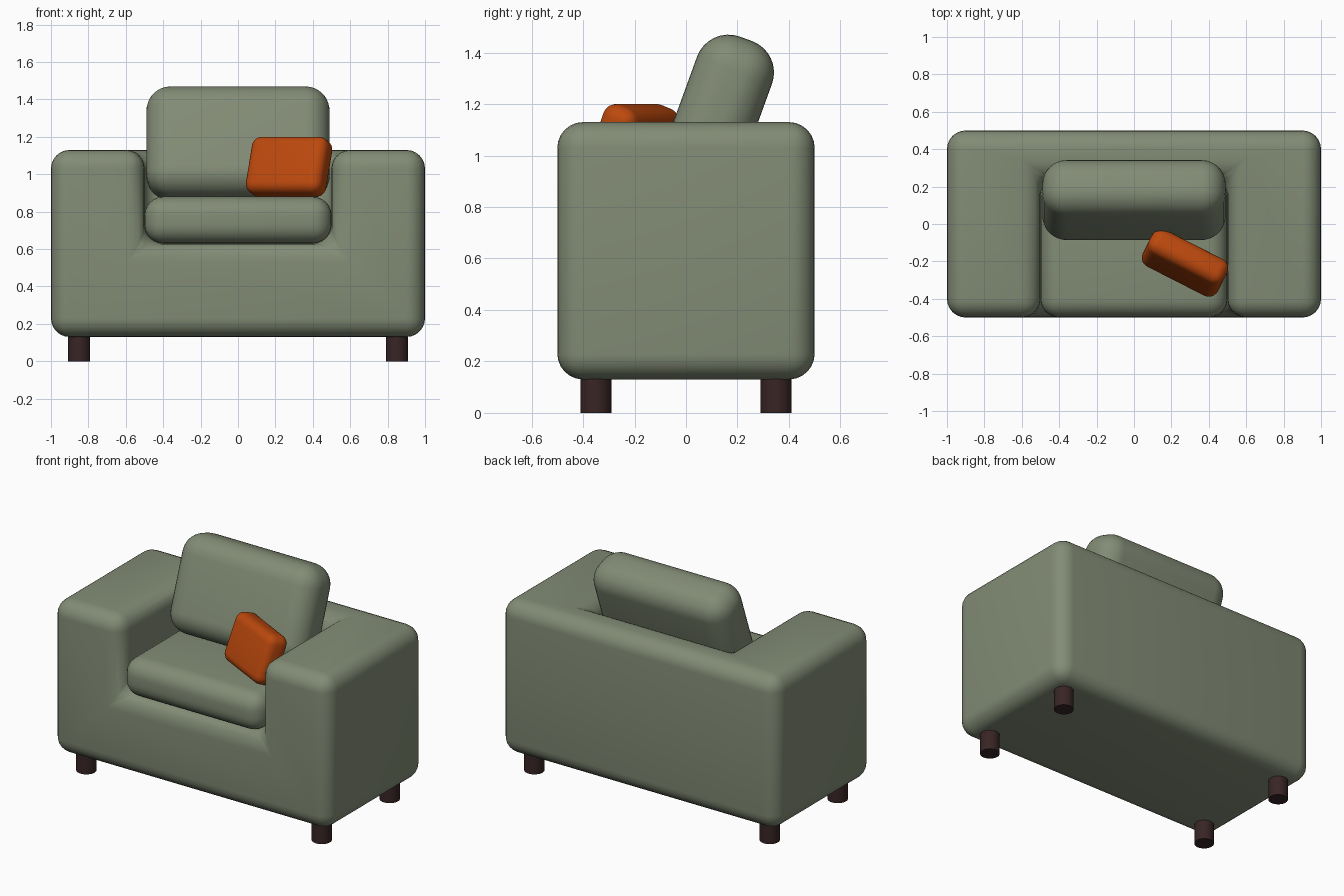
import bpy, math

if "Cube" in bpy.data.objects:
    bpy.data.objects.remove(bpy.data.objects["Cube"])


def material(name, rgb):
    m = bpy.data.materials.new(name)
    m.diffuse_color = (*rgb, 1)
    m.use_nodes = True
    m.node_tree.nodes["Principled BSDF"].inputs["Base Color"].default_value = m.diffuse_color
    return m


SAGE = material("sage_fabric", (0.225, 0.262, 0.180))
RUST = material("rust_fabric", (0.50, 0.065, 0.004))
WOOD = material("dark_wood", (0.040, 0.018, 0.018))


def box(name, size, loc, mat=None, rot=(0, 0, 0)):
    bpy.ops.mesh.primitive_cube_add(size=1, location=loc)
    ob = bpy.context.object
    ob.name = name
    ob.scale = size
    bpy.ops.object.transform_apply(location=False, rotation=False, scale=True)
    ob.rotation_euler = [math.radians(a) for a in rot]
    if mat:
        ob.data.materials.append(mat)
    return ob


def soften(ob, radius, segments=6):
    bev = ob.modifiers.new("round_edges", 'BEVEL')
    bev.width = radius
    bev.segments = segments
    bev.limit_method = 'ANGLE'
    bpy.ops.object.select_all(action='DESELECT')
    ob.select_set(True)
    bpy.context.view_layer.objects.active = ob
    bpy.ops.object.modifier_apply(modifier=bev.name)
    bpy.ops.object.shade_smooth_by_angle(angle=math.radians(40))


# Upholstered frame: a block with the seat well cut from front and top
frame = box("frame", (2, 1, 1), (0, 0, 0.63), SAGE)
well = box("seat_well_cutter", (1, 1.25, 1), (0, -0.375, 1.13))
well.hide_render = True
cut = frame.modifiers.new("seat_well", 'BOOLEAN')
cut.operation = 'DIFFERENCE'
cut.solver = 'EXACT'
cut.object = well
bpy.context.view_layer.objects.active = frame
bpy.ops.object.modifier_apply(modifier=cut.name)
bpy.data.objects.remove(well)
soften(frame, 0.1)

# Cushions
soften(box("seat_cushion", (1, 0.75, 0.25), (0, -0.125, 0.755), SAGE), 0.1)
soften(box("back_cushion", (0.98, 0.31, 0.614), (0, 0.128, 1.165), SAGE,
           (-20, 0, 0)), 0.13, 8)
soften(box("throw_pillow", (0.45, 0.15, 0.32), (0.273, -0.208, 1.04), RUST,
           (-20, 0, -27)), 0.055)

# Round legs
for sx, side in ((-1, "left"), (1, "right")):
    for sy, end in ((-1, "front"), (1, "back")):
        bpy.ops.mesh.primitive_cylinder_add(
            vertices=32, radius=0.06, depth=0.14,
            location=(sx * 0.85, sy * 0.35, 0.07))
        leg = bpy.context.object
        leg.name = f"{end}_{side}_leg"
        leg.data.materials.append(WOOD)
        bpy.ops.object.shade_smooth_by_angle(angle=math.radians(40))
